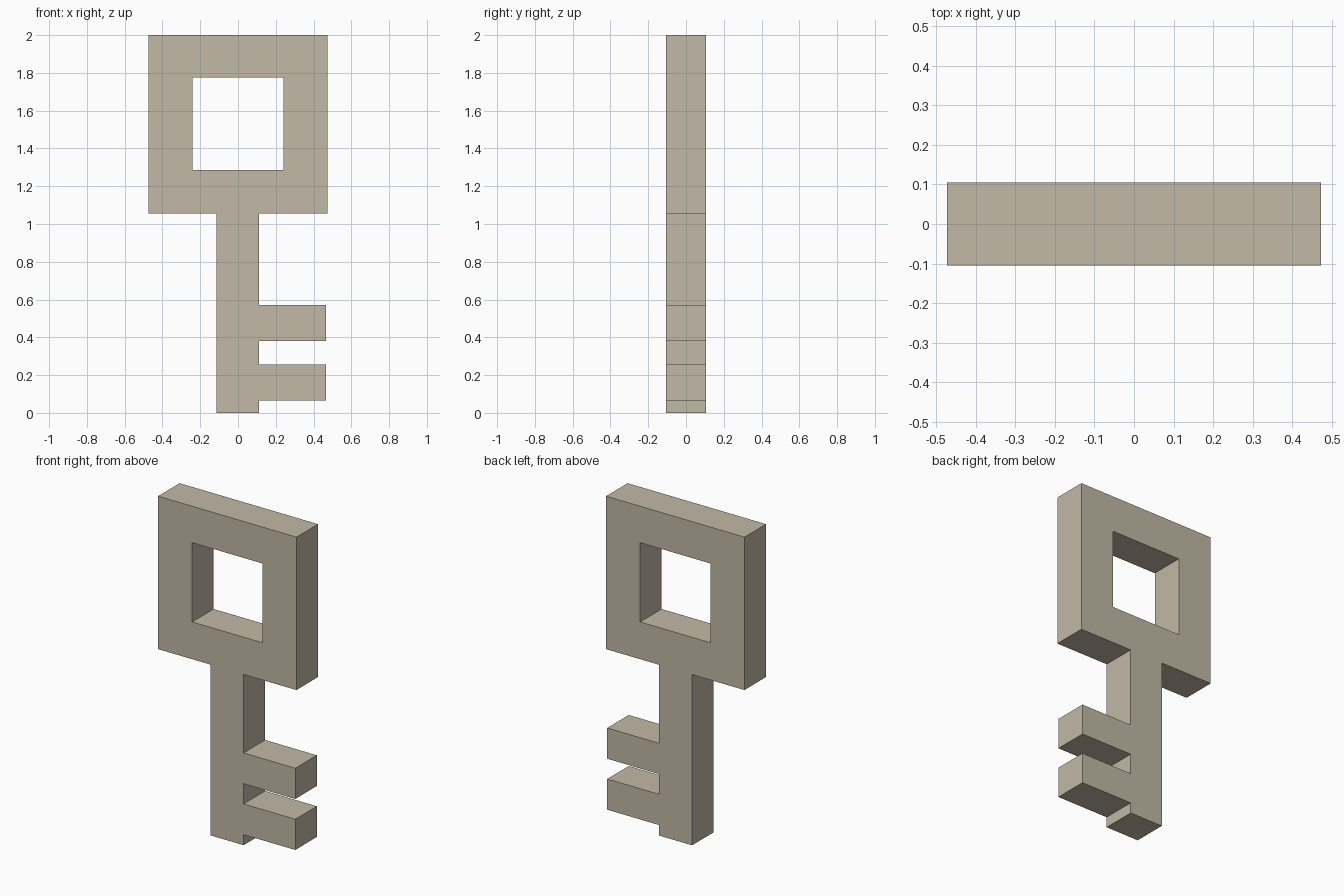
import bpy
import bmesh
from mathutils import Vector

cube = bpy.data.objects.get("Cube")
if cube:
    bpy.data.objects.remove(cube, do_unlink=True)

# Material
stone = bpy.data.materials.new("warm beige")
stone.use_nodes = True
colour = (0.54, 0.485, 0.38, 1)
stone.diffuse_color = colour
stone.node_tree.nodes["Principled BSDF"].inputs["Base Color"].default_value = colour

# Main dimensions
half_depth = 0.105
bow, hole = 0.473, 0.24
bow_bottom, bow_top = 1.055, 2.0
hole_bottom, hole_top = 1.285, 1.775
shaft_left, shaft_right = -0.115, 0.112
tooth_tip = 0.465
teeth = [(0.065, 0.255), (0.38, 0.57)]

# Outline: up the toothed side of the shaft, then around the bow
outline = [(shaft_left, 0), (shaft_right, 0)]
for low, high in teeth:
    outline += [(shaft_right, low), (tooth_tip, low),
                (tooth_tip, high), (shaft_right, high)]
outline += [(shaft_right, bow_bottom), (bow, bow_bottom), (bow, bow_top),
            (-bow, bow_top), (-bow, bow_bottom), (shaft_left, bow_bottom)]

# Square window in the bow
window = [(-hole, hole_bottom), (hole, hole_bottom),
          (hole, hole_top), (-hole, hole_top)]


def add_loop(bm, points):
    verts = [bm.verts.new((x, -half_depth, z)) for x, z in points]
    return [bm.edges.new((a, b)) for a, b in zip(verts, verts[1:] + verts[:1])]


# Fill the flat key shape and extrude it through its thickness
bm = bmesh.new()
edges = add_loop(bm, outline) + add_loop(bm, window)
bmesh.ops.triangle_fill(bm, edges=edges, use_beauty=True, normal=Vector((0, -1, 0)))
extruded = bmesh.ops.extrude_face_region(bm, geom=bm.faces[:], use_keep_orig=True)
moved = [g for g in extruded["geom"] if isinstance(g, bmesh.types.BMVert)]
bmesh.ops.translate(bm, verts=moved, vec=(0, 2 * half_depth, 0))
bmesh.ops.recalc_face_normals(bm, faces=bm.faces[:])

mesh = bpy.data.meshes.new("key")
bm.to_mesh(mesh)
bm.free()
mesh.materials.append(stone)
key = bpy.data.objects.new("key", mesh)
bpy.context.collection.objects.link(key)
